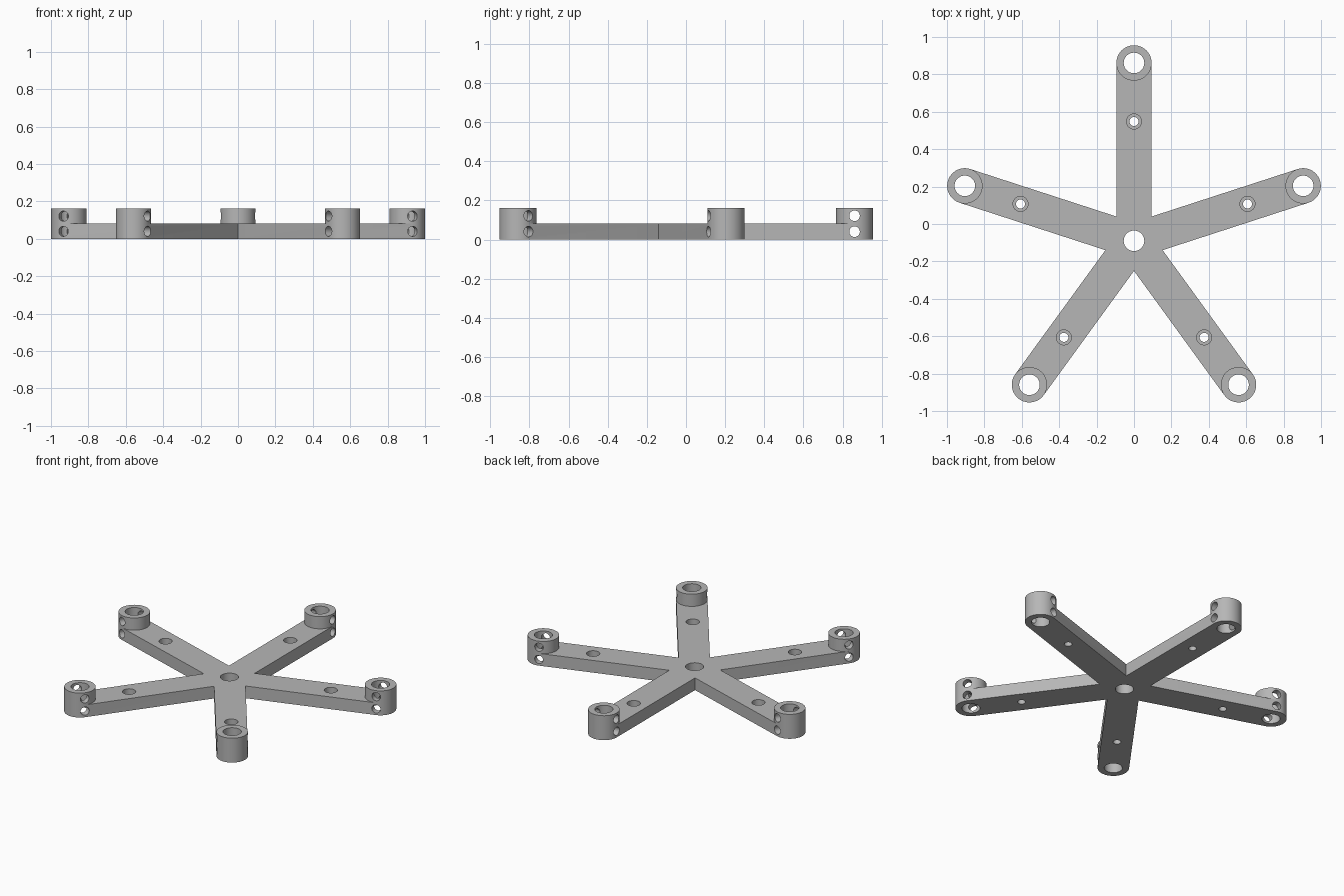
import bpy
import bmesh
from math import pi, cos, sin
from mathutils import Matrix, Vector

if "Cube" in bpy.data.objects:
    bpy.data.objects.remove(bpy.data.objects["Cube"])

ARMS = 5
HUB = Vector((0, -0.09, 0))
REACH, HALF = 0.951, 0.0945          # arm length to boss centre, half width
PLATE, TOP = 0.081, 0.162            # plate and boss heights
BORE, PILOT, SINK, CROSS = 0.055, 0.024, 0.04, 0.027
SCREW = 0.638                        # screw hole distance from the hub
SEG = 48
angles = [pi / 2 + i * 2 * pi / ARMS for i in range(ARMS)]

grey = bpy.data.materials.new("plain grey")
grey.use_nodes = True
colour = (0.47, 0.47, 0.47, 1)
grey.diffuse_color = colour
grey.node_tree.nodes["Principled BSDF"].inputs["Base Color"].default_value = colour


def polar(angle, radius, z=0.0):
    return HUB + Vector((radius * cos(angle), radius * sin(angle), z))


def make_object(name, bm):
    bmesh.ops.recalc_face_normals(bm, faces=bm.faces)
    mesh = bpy.data.meshes.new(name)
    bm.to_mesh(mesh)
    bm.free()
    mesh.materials.append(grey)
    obj = bpy.data.objects.new(name, mesh)
    bpy.context.collection.objects.link(obj)
    return obj


def add_cylinder(bm, centre, radius, length, turn=Matrix()):
    bmesh.ops.create_cone(bm, cap_ends=True, segments=SEG, radius1=radius,
                          radius2=radius, depth=length,
                          matrix=Matrix.Translation(centre) @ turn)


# Star plate: round arm ends joined by the inner corners between arms
bm = bmesh.new()
outline = []
for a in angles:
    tip = polar(a, REACH)
    for k in range(SEG // 2 + 1):
        t = a - pi / 2 + 2 * pi * k / SEG
        outline.append(tip + Vector((cos(t), sin(t), 0)) * HALF)
    outline.append(polar(a + pi / ARMS, HALF / sin(pi / ARMS)))
base = bm.faces.new([bm.verts.new(p) for p in outline])
side = bmesh.ops.extrude_face_region(bm, geom=[base], use_keep_orig=True)
bmesh.ops.translate(bm, vec=(0, 0, PLATE),
                    verts=[v for v in side["geom"] if isinstance(v, bmesh.types.BMVert)])
parts = [make_object("star_plate", bm)]

# Raised bosses at the arm ends
for i, a in enumerate(angles):
    bm = bmesh.new()
    add_cylinder(bm, polar(a, REACH, (PLATE + TOP) / 2), HALF, TOP - PLATE,
                 Matrix.Rotation(a, 4, "Z"))
    parts.append(make_object(f"arm_boss_{i + 1}", bm))

# Cutters: vertical holes, screw recesses, sideways holes through the bosses
through, recess, sideways = bmesh.new(), bmesh.new(), bmesh.new()
add_cylinder(through, HUB, BORE, 1)
for a in angles:
    add_cylinder(through, polar(a, REACH), BORE, 1)
    add_cylinder(through, polar(a, SCREW), PILOT, 1)
    add_cylinder(recess, polar(a, SCREW, PLATE), SINK, PLATE)
    across = Matrix.Rotation(a, 4, "Z") @ Matrix.Rotation(pi / 2, 4, "X")
    for z in (PLATE / 2, PLATE * 1.5):
        add_cylinder(sideways, polar(a, REACH, z), CROSS, HALF * 3, across)
cutters = [make_object(n, b) for n, b in (("through_cutter", through),
                                          ("recess_cutter", recess),
                                          ("sideways_cutter", sideways))]

# Cut the holes, then shade
for obj in parts:
    bpy.ops.object.select_all(action="DESELECT")
    obj.select_set(True)
    bpy.context.view_layer.objects.active = obj
    for cutter in cutters:
        cutter.hide_render = True
        cut = obj.modifiers.new(cutter.name, "BOOLEAN")
        cut.operation, cut.solver, cut.object = "DIFFERENCE", "EXACT", cutter
        bpy.ops.object.modifier_apply(modifier=cut.name)
    bpy.ops.object.shade_smooth_by_angle(angle=pi / 6)
for cutter in cutters:
    bpy.data.objects.remove(cutter)
